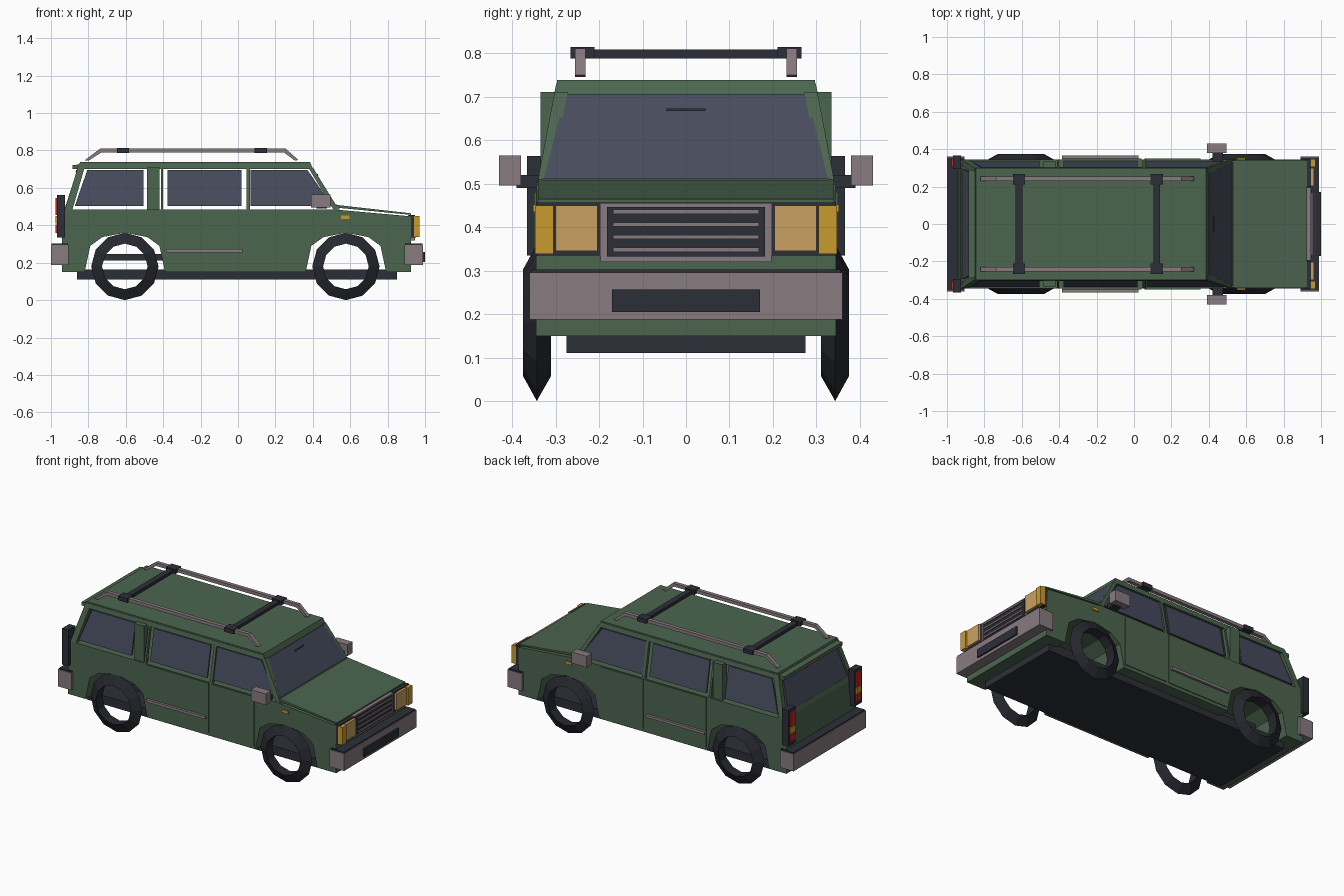
import bpy, bmesh, math

if "Cube" in bpy.data.objects:
    bpy.data.objects.remove(bpy.data.objects["Cube"])


def mat(name, r, g, b):
    m = bpy.data.materials.new(name)
    lin = lambda c: (c / 255 / 12.92) if c < 11 else ((c / 255 + 0.055) / 1.055) ** 2.4
    m.diffuse_color = (lin(r), lin(g), lin(b), 1)
    m.use_nodes = True
    m.node_tree.nodes["Principled BSDF"].inputs["Base Color"].default_value = m.diffuse_color
    return m


GREEN = mat("body green", 76, 101, 79)
GLASS = mat("window glass", 70, 75, 92)
DARK = mat("dark trim", 44, 47, 56)
TIRE = mat("tire rubber", 38, 40, 47)
GRAY = mat("warm gray", 136, 123, 127)
AMBER = mat("amber", 202, 154, 48)
TAN = mat("headlight tan", 202, 161, 98)
RED = mat("red lamp", 190, 40, 38)


def make(name, verts, faces, mats, mirror=False):
    me = bpy.data.meshes.new(name)
    me.from_pydata(verts, [], faces)
    bm = bmesh.new()
    bm.from_mesh(me)
    bmesh.ops.recalc_face_normals(bm, faces=bm.faces)
    bm.to_mesh(me)
    bm.free()
    for m in (mats if isinstance(mats, tuple) else (mats,)):
        me.materials.append(m)
    ob = bpy.data.objects.new(name, me)
    bpy.context.collection.objects.link(ob)
    if mirror:
        mod = ob.modifiers.new("Mirror", 'MIRROR')
        mod.use_axis = (False, True, False)
        mod.use_mirror_merge = False
    return ob


def loft(name, a, b, mats, mirror=False):
    """Solid between two matching outlines."""
    n = len(a)
    faces = [tuple(range(n)), tuple(range(n, 2 * n))]
    faces += [(i, (i + 1) % n, n + (i + 1) % n, n + i) for i in range(n)]
    return make(name, a + b, faces, mats, mirror)


def prism(name, xz, y0, y1, mats, mirror=False):
    return loft(name, [(x, y0, z) for x, z in xz], [(x, y1, z) for x, z in xz], mats, mirror)


def box(name, x0, x1, y0, y1, z0, z1, mats, mirror=False):
    return prism(name, [(x0, z0), (x1, z0), (x1, z1), (x0, z1)], y0, y1, mats, mirror)


def side_y(z):
    return 0.345 - (z - 0.485) * 0.19


def side(name, xz, mats, inset=0.0, t=0.02):
    """Mirrored panel lying on the leaning cabin side."""
    return loft(name, [(x, side_y(z) - inset, z) for x, z in xz],
                [(x, side_y(z) - inset - t, z) for x, z in xz], mats, True)


def cross(name, lo, hi, t, mats):
    """Panel across the car; lo and hi are (x, z, half width)."""
    ring = [(lo[0], -lo[2], lo[1]), (lo[0], lo[2], lo[1]), (hi[0], hi[2], hi[1]), (hi[0], -hi[2], hi[1])]
    return loft(name, ring, [(x + t, y, z) for x, y, z in ring], mats)


# Lower body with wheel arches in its outline
ARCH = [(-.215, .15), (-.185, .29), (-.12, .337), (0, .36), (.12, .337), (.185, .29), (.215, .15)]
WHEELS = (-.605, .577)
outline = [(-.94, .15)]
for cx in WHEELS:
    outline += [(cx + x, z) for x, z in ARCH]
outline += [(.925, .15), (.925, .448), (.51, .485), (-.925, .485), (-.94, .33)]
prism("lower_body", outline, -.345, .345, GREEN)
prism("hood", [(.50, .497), (.925, .456), (.925, .464), (.50, .512)], -.34, .34, GREEN)
box("hood_support", .50, .88, -.21, .21, .44, .452, GREEN)
box("floor_plate", -.86, .85, -.275, .275, .11, .165, DARK)
box("muffler", -.72, -.40, -.2, .2, .213, .247, DARK)
box("front_door", .055, .355, .345, .35, .17, .48, GREEN, True)
box("rear_door", -.385, .04, .345, .35, .17, .48, GREEN, True)
box("door_moulding", -.385, .025, .345, .365, .255, .272, GRAY, True)
box("side_marker", .55, .595, .34, .352, .435, .452, AMBER, True)

# Cabin frame
prism("roof", [(-.855, .70), (.40, .70), (.385, .738), (-.845, .738)], -.296, .296, GREEN)
prism("roof_lip", [(-.885, .70), (-.85, .70), (-.85, .725), (-.885, .722)], -.29, .29, GREEN)
side("roof_rail", [(-.86, .702), (.40, .702), (.385, .73), (-.85, .73)], GREEN)
side("front_pillar", [(.51, .485), (.537, .485), (.40, .71), (.375, .71)], GREEN, t=.03)
side("rear_pillar", [(-.925, .485), (-.885, .485), (-.82, .71), (-.857, .71)], GREEN, t=.03)
side("door_pillar_rear", [(-.412, .48), (-.40, .48), (-.40, .71), (-.412, .71)], GREEN)
side("door_pillar_front", [(.045, .48), (.063, .48), (.063, .71), (.045, .71)], GREEN)
box("wide_pillar", -.487, -.42, .29, .334, .48, .71, GREEN, True)

# Glass
side("rear_side_glass", [(-.873, .502), (-.505, .502), (-.505, .695), (-.806, .695)], GLASS, .006, .01)
side("rear_door_glass", [(-.376, .502), (.02, .502), (.02, .695), (-.376, .695)], GLASS, .006, .01)
side("front_door_glass", [(.066, .502), (.505, .502), (.372, .695), (.066, .695)], GLASS, .006, .01)
cross("windshield", (.526, .505, .328), (.402, .706, .277), -.012, GLASS)
cross("windshield_sill", (.545, .485, .338), (.527, .512, .33), -.03, GREEN)
cross("windshield_slot", (.4265, .667, .045), (.4235, .673, .045), .004, DARK)
cross("rear_glass", (-.918, .515, .295), (-.858, .70, .262), .012, GLASS)
cross("tailgate_sill", (-.927, .485, .325), (-.919, .515, .32), .03, GREEN)
cross("brake_lamp", (-.869, .683, .045), (-.865, .695, .045), .01, RED)

# Bumpers with dark top covers
for name, x0, x1 in (("front_bumper", .89, .99), ("rear_bumper", -1.0, -.905)):
    box(name, x0, x1, -.36, .36, .187, .295, GRAY)
    box(name + "_cover", x0 + .004, x1 - .004, -.355, .355, .295, .302, DARK)
box("number_plate", .985, 1.0, -.17, .17, .205, .256, DARK)

# Grille and front lamps
box("grille_frame", .91, .945, -.196, .196, .32, .455, GRAY)
box("grille_recess", .94, .949, -.182, .182, .332, .446, DARK)
for z in (.348, .377, .406, .435):
    box("grille_slat", .945, .956, -.168, .168, z - .005, z + .005, GRAY)
box("lamp_housing", .915, .947, .197, .345, .335, .456, DARK, True)
box("headlight", .94, .962, .203, .30, .345, .449, TAN, True)
box("turn_lamp", .94, .97, .305, .347, .338, .45, AMBER, True)

# Rear lamps
box("rear_lamp_housing", -.967, -.925, .295, .365, .335, .563, DARK, True)
for z0, z1, m in ((.36, .405, RED), (.41, .45, AMBER), (.455, .545, RED)):
    box("rear_lamp", -.975, -.96, .305, .352, z0, z1, m, True)

# Door mirrors
box("mirror_arm", .42, .475, .335, .39, .49, .52, DARK, True)
box("mirror", .39, .495, .379, .43, .495, .565, GRAY, True)

# Wheels: twelve-sided rings with a wedge section
N = 12
for cx, name in zip(WHEELS, ("rear_wheel", "front_wheel")):
    verts, faces = [], []
    for i in range(N):
        a = 2 * math.pi * i / N
        for r, y in ((.122, .31), (.18, .343), (.122, .375)):
            verts.append((cx + r * math.sin(a), y, .18 - r * math.cos(a)))
        j = (i + 1) % N
        faces += [(3 * i + k, 3 * i + (k + 1) % 3, 3 * j + (k + 1) % 3, 3 * j + k) for k in range(3)]
    make(name, verts, faces, TIRE, True)

# Roof rack
prism("rack_rail", [(-.82, .748), (-.80, .745), (-.73, .79), (.245, .79), (.305, .745), (.322, .75),
                    (.255, .81), (-.737, .81)], .231, .255, GRAY, True)
for x in (-.615, .122):
    box("rack_bar", x - .018, x + .018, -.225, .225, .788, .808, DARK)
    box("rack_clamp", x - .033, x + .033, .21, .266, .787, .814, DARK, True)
